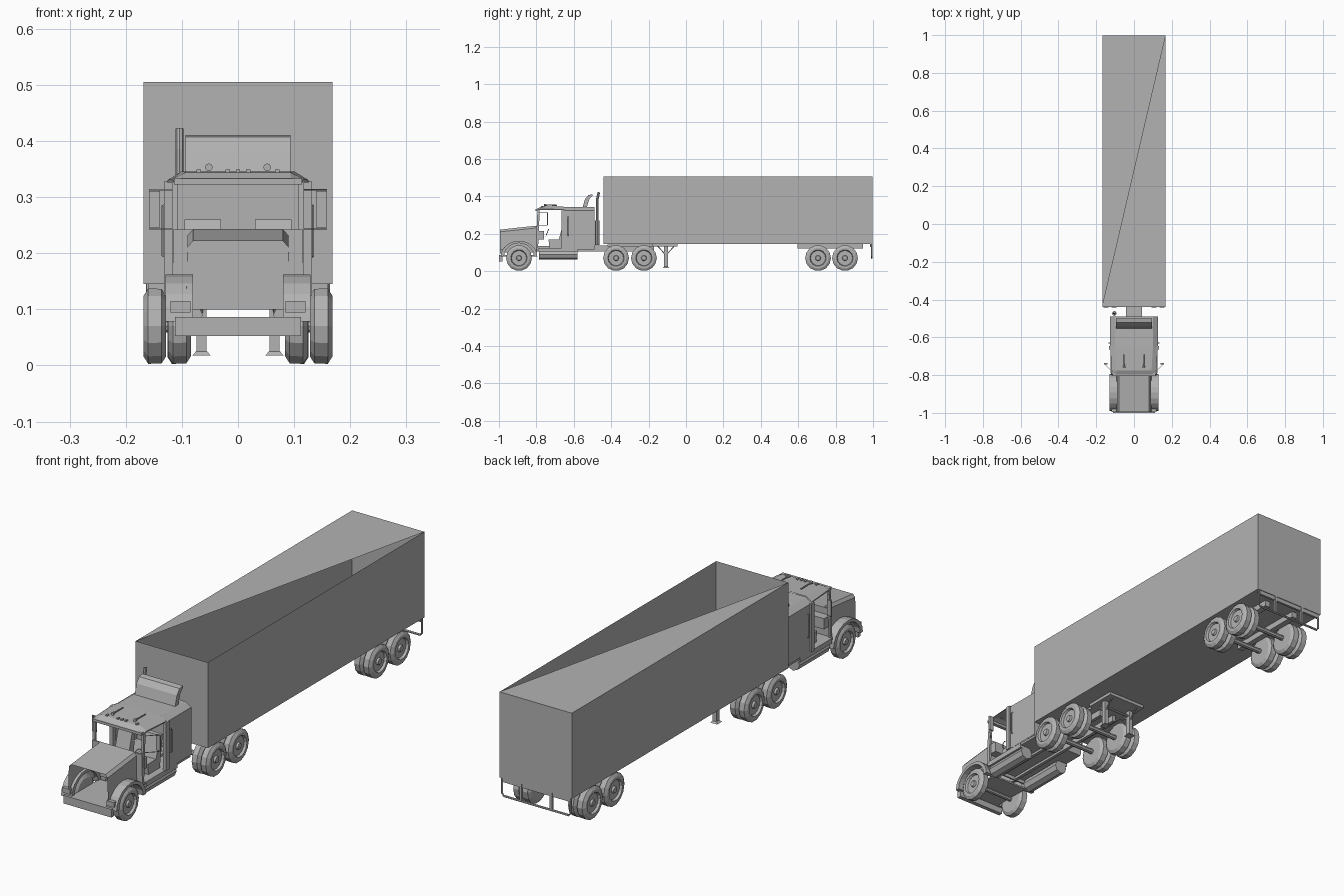
import bpy, bmesh, math
from mathutils import Vector

cube = bpy.data.objects.get("Cube")
if cube:
    bpy.data.objects.remove(cube, do_unlink=True)

grey = bpy.data.materials.new("plain grey")
grey.use_nodes = True
grey.diffuse_color = (0.45, 0.45, 0.45, 1)
grey.node_tree.nodes["Principled BSDF"].inputs["Base Color"].default_value = (0.45, 0.45, 0.45, 1)


def mesh(name, verts, faces):
    me = bpy.data.meshes.new(name)
    me.from_pydata([tuple(v) for v in verts], [], faces)
    bm = bmesh.new()
    bm.from_mesh(me)
    bmesh.ops.recalc_face_normals(bm, faces=bm.faces)
    bm.to_mesh(me)
    bm.free()
    me.materials.append(grey)
    ob = bpy.data.objects.new(name, me)
    bpy.context.collection.objects.link(ob)
    return ob


def loft(name, rings, closed=True, caps=True):
    """Skin a list of equal-length point rings."""
    n = len(rings[0])
    faces = [(r * n + i, r * n + (i + 1) % n, (r + 1) * n + (i + 1) % n, (r + 1) * n + i)
             for r in range(len(rings) - 1) for i in range(n if closed else n - 1)]
    if caps:
        faces += [tuple(range(n)), tuple(range((len(rings) - 1) * n, len(rings) * n))]
    return mesh(name, [p for ring in rings for p in ring], faces)


def box(name, x, y, z):
    ring = [(x[0], y[0]), (x[1], y[0]), (x[1], y[1]), (x[0], y[1])]
    return loft(name, [[(a, b, h) for a, b in ring] for h in z])


def prism(name, x0, x1, profile):
    """Extrude a (y, z) profile across x."""
    return loft(name, [[(x, y, z) for y, z in profile] for x in (x0, x1)])


def tube(name, path, r, sides=8):
    path = [Vector(p) for p in path]
    rings = []
    for i, p in enumerate(path):
        d = (path[min(i + 1, len(path) - 1)] - path[max(i - 1, 0)]).normalized()
        u = d.orthogonal().normalized()
        v = d.cross(u)
        rings.append([p + r * (math.cos(t) * u + math.sin(t) * v)
                      for t in (math.tau * k / sides for k in range(sides))])
    return loft(name, rings)


def wheel(name, x, y, s, half=0.02):
    """Low-poly tyre with a recessed rim; s points outward."""
    profile = [(-half, 0.03), (-half, 0.055), (-0.6 * half, 0.068), (0.6 * half, 0.069),
               (half, 0.056), (half, 0.044), (0.5 * half, 0.04), (0.5 * half, 0.015), (0.9 * half, 0.012)]
    rings = [[(x + s * o, y + r * math.cos(a), 0.07 + r * math.sin(a))
              for a in (math.tau * k / 14 for k in range(14))] for o, r in profile]
    return loft(name, rings)


# Trailer body: roof covers only one half of the top
W, F, B, LO, HI = 0.168, -0.44, 0.998, 0.145, 0.505
mesh("trailer_body",
     [(x, y, z) for z in (LO, HI) for x, y in ((-W, F), (W, F), (W, B), (-W, B))],
     [(0, 3, 2, 1), (0, 1, 5, 4), (1, 2, 6, 5), (2, 3, 7, 6), (3, 0, 4, 7), (4, 6, 7)])

# Trailer running gear and landing legs
box("landing_plate", (-0.09, 0.09), (-0.18, -0.045), (0.132, 0.145))
for s, side in ((1, "left"), (-1, "right")):
    box(f"bogie_rail_{side}", sorted((s * 0.06, s * 0.085)), (0.595, 0.945), (0.12, 0.145))
    box(f"landing_leg_{side}", sorted((s * 0.056, s * 0.074)), (-0.117, -0.097), (0.025, 0.135))
    loft(f"landing_foot_{side}", [[(s * 0.065 + a * w, -0.107 + b * w, z) for a, b in
         ((-1, -1), (1, -1), (1, 1), (-1, 1))] for z, w in ((0.018, 0.016), (0.026, 0.009))])
    for e in (-1, 1):
        tube(f"landing_brace_{side}", [(s * 0.065, -0.107, 0.085), (s * 0.065, -0.107 + e * 0.045, 0.135)], 0.003, 4)
tube("landing_crossbar", [(-0.065, -0.107, 0.11), (0.065, -0.107, 0.11)], 0.005, 6)

# Rear guard
tube("guard_bar", [(-0.16, 0.993, 0.145), (-0.16, 0.993, 0.08), (-0.152, 0.993, 0.07),
                   (0.152, 0.993, 0.07), (0.16, 0.993, 0.08), (0.16, 0.993, 0.145)], 0.0045, 6)
for x in (-0.07, 0.07):
    box("guard_post", (x - 0.005, x + 0.005), (0.988, 0.998), (0.07, 0.145))
box("guard_top_rail", (-0.16, 0.16), (0.985, 0.995), (0.128, 0.145))

# Wheels and axles
for y in (-0.374, -0.225, 0.706, 0.85):
    tube("axle", [(-0.14, y, 0.07), (0.14, y, 0.07)], 0.011)
    for s in (-1, 1):
        wheel("outer_dual_wheel", s * 0.148, y, s)
        wheel("inner_dual_wheel", s * 0.106, y, s)
tube("front_axle", [(-0.1, -0.893, 0.07), (0.1, -0.893, 0.07)], 0.009)
for s in (-1, 1):
    wheel("front_wheel", s * 0.104, -0.893, s)

# Tractor chassis
for s in (-1, 1):
    box("chassis_rail", sorted((s * 0.028, s * 0.042)), (-0.8, -0.17), (0.105, 0.135))
box("coupling_plate", (-0.075, 0.075), (-0.42, -0.18), (0.132, 0.143))
box("chassis_deck", (-0.04, 0.04), (-0.5, -0.4), (0.13, 0.136))
box("engine_floor", (-0.085, 0.085), (-0.99, -0.8), (0.078, 0.085))
box("bumper", (-0.112, 0.112), (-1.0, -0.982), (0.052, 0.086))

# Hood: open at the front
hood = []
for y, top in ((-0.995, 0.222), (-0.8, 0.243)):
    hood.append([(-0.092, y, 0.1), (-0.09, y, top - 0.012), (-0.08, y, top),
                 (0.08, y, top), (0.09, y, top - 0.012), (0.092, y, 0.1)])
loft("hood", hood, closed=False, caps=False)
box("firewall", (-0.116, 0.116), (-0.803, -0.797), (0.1, 0.242))

# Fenders, lamps, tanks and steps
cy, cz = -0.893, 0.078
for s, side in ((1, "left"), (-1, "right")):
    outer = [(cy + 0.098 * math.cos(a), cz + 0.084 * math.sin(a)) for a in
             (math.pi * k / 10 for k in range(11))]
    inner = [(cy + 0.08 * math.cos(a), cz + 0.072 * math.sin(a)) for a in
             (math.pi * k / 10 for k in range(10, -1, -1))]
    prism(f"fender_{side}", s * 0.08, s * 0.129, outer + inner)
    box(f"headlamp_{side}", sorted((s * 0.085, s * 0.12)), (-0.995, -0.97), (0.094, 0.115))
    tube(f"fuel_tank_{side}", [(s * 0.092, -0.785, 0.09), (s * 0.092, -0.58, 0.09)], 0.029)
    box(f"cab_step_{side}", sorted((s * 0.085, s * 0.125)), (-0.79, -0.58), (0.104, 0.125))

# Cab: sleeper shell, tapering roof, open doors and windscreen
def arch(y, w, low, eave, top, tw):
    return [(-w, y, low), (-w, y, eave), (-tw, y, top), (tw, y, top), (w, y, eave), (w, y, low)]


loft("sleeper_shell", [arch(-0.655, 0.126, 0.125, 0.325, 0.344, 0.1),
                       arch(-0.49, 0.126, 0.125, 0.325, 0.342, 0.1)], closed=False, caps=False)
mesh("sleeper_back", arch(-0.49, 0.126, 0.125, 0.325, 0.342, 0.1), [tuple(range(6))])
loft("cab_roof", [arch(-0.8, 0.114, 0.326, 0.329, 0.332, 0.095),
                  arch(-0.775, 0.118, 0.326, 0.332, 0.344, 0.093),
                  arch(-0.655, 0.126, 0.326, 0.33, 0.346, 0.1)], closed=False, caps=False)
box("cab_floor", (-0.122, 0.122), (-0.8, -0.49), (0.115, 0.125))
box("windscreen_header", (-0.114, 0.114), (-0.805, -0.79), (0.322, 0.333))
box("dashboard", (-0.11, 0.11), (-0.797, -0.76), (0.17, 0.215))
for s, side in ((1, "left"), (-1, "right")):
    loft(f"front_pillar_{side}", [[(s * (x + a * 0.005), y + b * 0.006, z) for a, b in
         ((-1, -1), (1, -1), (1, 1), (-1, 1))] for x, y, z in ((0.112, -0.797, 0.12), (0.113, -0.788, 0.33))])
    box(f"door_post_{side}", sorted((s * 0.116, s * 0.132)), (-0.665, -0.645), (0.125, 0.328))
    prism(f"seat_{side}", s * 0.03, s * 0.095, [(-0.73, 0.125), (-0.735, 0.17), (-0.68, 0.17),
          (-0.655, 0.26), (-0.635, 0.26), (-0.655, 0.125)])
    tube(f"grab_handle_{side}", [(s * 0.126, -0.63, 0.19), (s * 0.133, -0.63, 0.195),
                                 (s * 0.133, -0.63, 0.285), (s * 0.126, -0.63, 0.29)], 0.003, 5)
    # Mirrors with brackets
    box(f"mirror_{side}", sorted((s * 0.139, s * 0.159)), (-0.744, -0.737), (0.246, 0.311))
    for z in (0.243, 0.313):
        tube(f"mirror_bracket_{side}", [(s * 0.113, -0.785, z), (s * 0.158, -0.74, z)], 0.0015, 4)
    # Roof horns
    tube(f"horn_{side}", [(s * 0.052, -0.69, 0.352), (s * 0.052, -0.745, 0.353)], 0.003, 6)
    loft(f"horn_bell_{side}", [[(s * 0.052 + r * math.cos(a), y, 0.353 + r * math.sin(a)) for a in
         (math.tau * k / 8 for k in range(8))] for y, r in ((-0.74, 0.003), (-0.76, 0.007))])

# Steering wheel
tube("steering_wheel", [(0.062 + 0.022 * math.cos(a), -0.742 + 0.008 * math.sin(a), 0.205 + 0.02 * math.sin(a))
                        for a in (math.tau * k / 10 for k in range(11))], 0.002, 5)
for x in (-0.07, -0.018, 0, 0.018, 0.07):
    box("roof_marker_lamp", (x - 0.004, x + 0.004), (-0.775, -0.762), (0.343, 0.349))

# Roof wind deflector
prism("wind_deflector", -0.094, 0.094, [(-0.552, 0.343), (-0.54, 0.385), (-0.522, 0.407), (-0.5, 0.411),
                                        (-0.5, 0.403), (-0.517, 0.385), (-0.53, 0.343)])

# Exhaust stack on one side
tube("exhaust_muffler", [(-0.104, -0.474, 0.14), (-0.104, -0.474, 0.27)], 0.012)
tube("exhaust_stack", [(-0.104, -0.474, 0.26), (-0.104, -0.474, 0.385), (-0.104, -0.466, 0.422)], 0.007)
